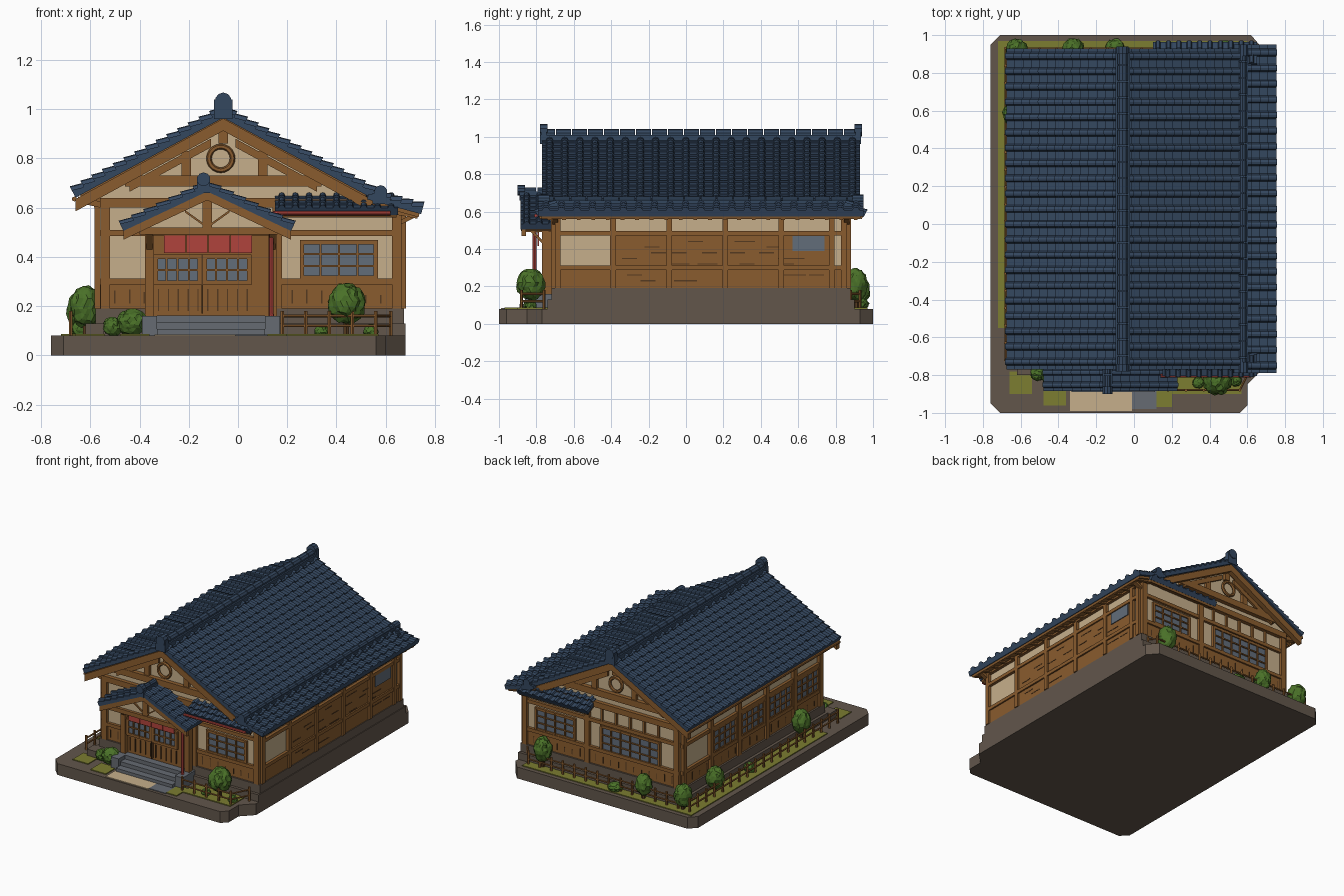
import bpy, bmesh, math, random
from mathutils import Vector as V

if "Cube" in bpy.data.objects:
    bpy.data.objects.remove(bpy.data.objects["Cube"])
random.seed(4)

def mat(name, hexa):
    c = [int(hexa[i:i + 2], 16) / 255 for i in (0, 2, 4)]
    m = bpy.data.materials.new(name)
    m.diffuse_color = [x / 12.92 if x < .04 else ((x + .055) / 1.055) ** 2.4 for x in c] + [1]
    m.use_nodes = True
    m.node_tree.nodes["Principled BSDF"].inputs["Base Color"].default_value = m.diffuse_color
    return m

ROOF, WOOD, DARK = mat("roof_blue", "34475F"), mat("wood", "8A5C2E"), mat("dark_wood", "553A20")
PLASTER, STONE, STEP = mat("plaster", "C6AF8B"), mat("brown_stone", "62564B"), mat("grey_stone", "666B72")
GRASS, LEAF, RED = mat("grass", "7C7D31"), mat("leaf", "4A7128"), mat("red", "B0433C")
GLASS = mat("glass", "626D7A")

def finish(name, bm, m, recalc=True):
    if recalc:
        bmesh.ops.recalc_face_normals(bm, faces=bm.faces)
    me = bpy.data.meshes.new(name)
    bm.to_mesh(me)
    bm.free()
    me.materials.append(m)
    ob = bpy.data.objects.new(name, me)
    bpy.context.collection.objects.link(ob)
    return ob

def slab(name, a, b, c, d, m):
    """Parallelepiped from corner a with edge vectors b, c, d."""
    a, b, c, d = V(a), V(b), V(c), V(d)
    bm = bmesh.new()
    v = [bm.verts.new(a + b * i + c * j + d * k) for i in (0, 1) for j in (0, 1) for k in (0, 1)]
    for f in ((0, 1, 3, 2), (4, 5, 7, 6), (0, 1, 5, 4), (2, 3, 7, 6), (0, 2, 6, 4), (1, 3, 7, 5)):
        bm.faces.new([v[i] for i in f])
    return finish(name, bm, m)

def box(name, x0, x1, y0, y1, z0, z1, m):
    return slab(name, (x0, y0, z0), (x1 - x0, 0, 0), (0, y1 - y0, 0), (0, 0, z1 - z0), m)

def prism(name, pts, m, y=None, z=None):
    """Extrude an outline: (x,z) points along y, or (x,y) points along z."""
    bm = bmesh.new()
    rings = [[bm.verts.new((p, t, q) if y else (p, q, t)) for p, q in pts] for t in (y or z)]
    for r in rings:
        bm.faces.new(r)
    for i in range(len(pts)):
        j = (i + 1) % len(pts)
        bm.faces.new((rings[0][i], rings[0][j], rings[1][j], rings[1][i]))
    return finish(name, bm, m)

def rod(name, a, b, r, m, seg=8):
    a, b = V(a), V(b)
    bm = bmesh.new()
    bmesh.ops.create_cone(bm, cap_ends=True, segments=seg, radius1=r, radius2=r, depth=(b - a).length)
    ob = finish(name, bm, m)
    ob.location = (a + b) / 2
    ob.rotation_euler = (b - a).to_track_quat('Z', 'Y').to_euler()
    return ob

def tiles(name, top, down, along, ribs, courses, h=.018, step=.012):
    """Stepped, ribbed tile sheet over a thin slab with a wooden soffit."""
    top, down, along = V(top), V(down), V(along)
    n = down.cross(along).normalized()
    flip = n.z < 0
    n = -n if flip else n
    rows = [(0, None)] + [(k / courses, e) for i in range(courses) for k, e in ((i, 0), (i + 1, step))] + [(1, None)]
    prof = ((0, 0), (.25, 0), (.34, .8), (.5, 1), (.66, .8), (.75, 0))
    cols = [(0, None)] + [((j + t) / ribs, e * h) for j in range(ribs) for t, e in prof] + [(1, 0), (1, None)]
    bm = bmesh.new()
    g = [[bm.verts.new(top + down * s + along * t + n * (-.01 if None in (e, f) else e + f))
          for t, f in cols] for s, e in rows]
    for i in range(len(rows) - 1):
        for j in range(len(cols) - 1):
            q = [g[i][j], g[i + 1][j], g[i + 1][j + 1], g[i][j + 1]]
            bm.faces.new(q[::-1] if flip else q)
    finish(name + "_tiles", bm, ROOF, False)
    slab(name + "_deck", top, down, along, n * -.022, ROOF)
    slab(name + "_soffit", top + down * .02 + along * .01 - n * .022, down * .95, along * .98, n * -.015, WOOD)

# Wall plates: u runs along the wall, d is how far the plate stands out
def plate(side, name, u0, u1, z0, z1, d, m):
    p, s, ax = {"front": (-.70, -1, 0), "back": (.86, 1, 0), "entry": (-.74, -1, 0),
                "left": (-.56, -1, 1), "right": (.66, 1, 1)}[side]
    a, b = sorted((p - s * .01, p + s * d))
    nm = side + "_" + name
    return box(nm, u0, u1, a, b, z0, z1, m) if ax == 0 else box(nm, a, b, u0, u1, z0, z1, m)

def window(side, u0, u1, z0, z1, nx, nz):
    plate(side, "window_glass", u0, u1, z0, z1, .008, GLASS)
    for i in range(nx + 1):
        u, w = u0 + (u1 - u0) * i / nx, .009 if i in (0, nx) else .004
        plate(side, "window_bar", u - w, u + w, z0, z1, .018, WOOD)
    for i in range(nz + 1):
        z, w = z0 + (z1 - z0) * i / nz, .009 if i in (0, nz) else .004
        plate(side, "window_bar", u0 - .009, u1 + .009, z - w, z + w, .016, WOOD)

def wainscot(side, u0, u1, z0, z1, gap=.06):
    plate(side, "wainscot", u0, u1, z0, z1, .008, WOOD)
    plate(side, "sill_rail", u0, u1, z1 - .012, z1 + .012, .02, WOOD)
    for i in range(1, int((u1 - u0) / gap)):
        u = u0 + i * gap
        plate(side, "board_gap", u - .003, u + .003, z0 + .02, z1 - .03 - random.random() * .03, .01, DARK)

# Ground base, lawn and path
prism("base", [(-.76, -.95), (-.71, -1), (.56, -1), (.60, -.96), (.60, -.85), (.68, -.77), (.68, .93),
               (.62, 1), (-.71, 1), (-.76, .95)], STONE, z=(0, .08))
for x0, x1, y0, y1 in ((-.72, -.57, -.55, .96), (-.72, .6, .88, .97), (-.66, -.54, -.9, -.78), (-.48, -.36, -.96, -.84),
                       (.12, .2, -.97, -.84), (.2, .57, -.9, -.72)):
    box("grass_patch", x0, x1, y0, y1, .07, .086, GRASS)
box("path", -.34, -.01, -.99, -.72, .07, .085, PLASTER)
box("path_grey", -.01, .12, -.98, -.72, .07, .085, STEP)
box("foundation_lower", -.60, .68, -.74, .90, .08, .13, STONE)
box("foundation_upper", -.58, .675, -.72, .88, .13, .19, STONE)

# House body
prism("house_body", [(-.56, .15), (.66, .15), (.66, .58), (.55, .61), (-.06, .94), (-.56, .665)], PLASTER, y=(-.70, .86))

# Gable ends, shared by front and back
for s, y in (("front", -.72), ("back", .88)):
    wainscot(s, -.56, .66, .19, .30)
    for u, z0, z1 in ((-.54, .19, .64), (.16, .19, .60), (.645, .19, .58), (-.21, .72, .83), (.10, .72, .83), (-.06, .86, .93)):
        plate(s, "post", u - .019, u + .019, z0, z1, .022, WOOD)
    plate(s, "gable_beam", -.46, .34, .685, .73, .03, WOOD)
    plate(s, "gable_tie", -.56, .5, .60, .64, .028, WOOD)
    plate(s, "lintel", -.56, .66, .485, .51, .018, WOOD)
    window(s, .26, .56, .315, .46, 4, 3)
    bpy.ops.mesh.primitive_torus_add(major_radius=.048, minor_radius=.011, major_segments=20, minor_segments=6,
                                     location=(-.07, y, .80), rotation=(math.pi / 2, 0, 0))
    ring = bpy.context.object
    ring.name = s + "_gable_ring"
    ring.data.materials.append(WOOD)
    for sx in (-1, 1):  # barge boards and struts
        slab(s + "_barge_board", (-.06, y - .05 if s == "front" else y + .005, .962), (sx * .60, 0, -.327), (0, .035, 0), (0, 0, -.05), WOOD)
        slab(s + "_gable_strut", (-.06 + sx * .05, y - .008, .88), (sx * .33, 0, -.18), (0, .016, 0), (0, 0, -.035), WOOD)
window("back", -.40, .05, .30, .47, 6, 3)
for i in range(5):
    plate("back", "transom_post", -.40 + i * .11, -.385 + i * .11, .5, .61, .015, WOOD)

# Left side: four windows over boards
wainscot("left", -.70, .86, .19, .30, .08)
plate("left", "lintel", -.70, .86, .475, .50, .02, WOOD)
plate("left", "top_beam", -.70, .86, .60, .645, .025, WOOD)
for u in (.84, .54, .23, -.08, -.39, -.68):
    plate("left", "post", u - .018, u + .018, .19, .64, .024, WOOD)
for u in (.385, .075, -.235, -.535):
    window("left", u - .125, u + .125, .31, .465, 4, 3)

# Right side: horizontal planks, corner panels and transom strip
plate("right", "planks", -.40, .78, .19, .48, .01, WOOD)
plate("right", "low_planks", -.70, .86, .19, .30, .01, WOOD)
for z in (.30, .485, .575):
    plate("right", "rail", -.70, .86, z - .012, z + .012, .02, WOOD)
for u in (-.685, -.39, -.09, .21, .51, .78, .845):
    plate("right", "post", u - .015, u + .015, .19, .58, .022, WOOD)
plate("right", "small_window", .57, .74, .39, .47, .016, GLASS)
for i in range(34):
    u, z = random.uniform(-.36, .66), .2 + .03 * random.randrange(1, 9)
    plate("right", "plank_gap", u, u + .08, z - .003, z + .003, .012, DARK)

# Main roof, side shed roof and small lean-to roofs at both ends
Y0, LEN = -.77, 1.70
tiles("main_roof_left", (-.06, Y0, .99), (-.61, 0, -.33), (0, LEN, 0), 21, 14)
tiles("main_roof_right", (-.06, Y0, .99), (.61, 0, -.33), (0, LEN, 0), 21, 14)
tiles("side_roof", (.53, -.79, .655), (.22, 0, -.06), (0, 1.74, 0), 21, 5)
tiles("front_lean_to", (.15, -.69, .65), (0, -.11, -.06), (.50, 0, 0), 9, 3, .014, .01)
tiles("back_lean_to", (.10, .85, .65), (0, .11, -.06), (.55, 0, 0), 10, 3, .014, .01)

def ridge(name, x, z, y0, y1, w, h):
    box(name + "_base", x - w, x + w, y0, y1, z - .03, z + h * .5, ROOF)
    n = max(2, round((y1 - y0) / .085))
    for i in range(n):
        a = y0 + (y1 - y0) * i / n
        rod(name + "_cap", (x, a, z + h * .55), (x, a + (y1 - y0) / n - .006, z + h * .55), w * .75, ROOF, 10)

ridge("main_ridge", -.06, .99, -.78, .93, .038, .04)
ridge("side_ridge", .575, .645, -.79, .95, .028, .03)
for y in (-.775, .905):
    box("main_ridge_end", -.098, -.022, y, y + .03, .96, 1.04, ROOF)
    rod("main_ridge_finial", (-.06, y - .005, 1.035), (-.06, y + .035, 1.035), .033, ROOF, 10)
    rod("side_ridge_finial", (.58, y - .015, .665), (.58, y + .045, .665), .026, ROOF, 10)
for i in range(22):  # rafter tails
    y = -.74 + i * .078
    slab("left_rafter", (-.55, y, .675), (-.09, 0, -.049), (0, .02, 0), (0, 0, -.025), WOOD)
    slab("right_rafter", (.65, y, .59), (.08, 0, -.015), (0, .02, 0), (0, 0, -.02), WOOD)
rod("left_gutter", (-.665, -.76, .635), (-.665, .92, .635), .01, WOOD)
for y in (-.70, .86):
    slab("left_eave_bracket", (-.56, y - .015, .60), (-.09, 0, .02), (0, .03, 0), (0, 0, .025), WOOD)
    slab("right_eave_bracket", (.66, y - .015, .53), (.06, 0, .03), (0, .03, 0), (0, 0, .02), WOOD)

# Entrance porch
box("entry_block", -.37, .15, -.74, -.69, .15, .52, WOOD)
prism("porch_gable", [(-.37, .515), (.12, .515), (-.125, .64)], PLASTER, y=(-.845, -.70))
box("porch_beam", -.40, .16, -.865, -.70, .49, .52, WOOD)
box("porch_king_post", -.145, -.105, -.86, -.84, .51, .65, WOOD)
for sx, n in ((-1, "left"), (1, "right")):
    tiles("porch_roof_" + n, (-.125, -.885, .69), (sx * .35, 0, -.165), (0, .20, 0), 3, 7, .014, .01)
    slab("porch_barge_" + n, (-.125, -.88, .665), (sx * .34, 0, -.16), (0, .025, 0), (0, 0, -.035), WOOD)
    slab("porch_fan_strut", (-.125 + sx * .02, -.857, .53), (sx * .07, 0, .05), (0, .01, 0), (0, 0, .01), WOOD)
    x = -.11 + sx * .25
    box("porch_post", x - .018, x + .018, -.77, -.735, .15, .5, WOOD)
    slab("porch_brace", (x - .012, -.76, .42), (.024, 0, 0), (0, -.07, .07), (0, 0, .02), WOOD)
    box("step_cheek", x - .03, x + .03, -.86, -.72, .08, .16, STEP)
ridge("porch_ridge", -.14, .69, -.89, -.70, .026, .035)
rod("porch_finial", (-.14, -.90, .715), (-.14, -.86, .715), .028, ROOF, 10)
for u in (-.335, -.135):
    window("entry", u, u + .18, .295, .40, 4, 2)
    for i in range(5):
        plate("entry", "door_gap", u + .01 + i * .04, u + .015 + i * .04, .18, .27, .006, DARK)
plate("entry", "door_split", -.149, -.143, .17, .41, .02, DARK)
for i in range(4):
    box("curtain_panel", -.30 + i * .09, -.213 + i * .09, -.795, -.787, .415, .49, RED)
rod("curtain_rod", (-.36, -.791, .492), (.14, -.791, .492), .006, WOOD)
for i in range(3):
    box("step", -.33, .11, -.89 + i * .05, -.72, .08, .107 + i * .027, STEP)

# Red drainpipe and gutter
rod("drainpipe", (.135, -.81, .16), (.135, -.81, .52), .010, RED)
rod("drainpipe_foot", (.135, -.81, .17), (.15, -.83, .08), .010, RED)
rod("front_gutter", (.14, -.803, .578), (.62, -.803, .578), .009, RED)

# Fences
def fence(x0, y0, x1, y1):
    a, b = V((x0, y0, 0)), V((x1, y1, 0))
    n = max(1, round((b - a).length / .09))
    for i in range(n + 1):
        p = a.lerp(b, i / n)
        rod("fence_post", (p.x, p.y, .08), (p.x, p.y, .18), .008, WOOD, 6)
    for z in (.12, .16):
        rod("fence_rail", (x0, y0, z), (x1, y1, z), .006, WOOD, 6)

for p in ((.18, -.88, .56, -.88), (.56, -.88, .62, -.76), (-.68, -.72, -.68, .93), (-.68, .93, .58, .93), (.58, .93, .62, .88)):
    fence(*p)

# Shrubs
def bush(x, y, z, r, h):
    bm = bmesh.new()
    bmesh.ops.create_icosphere(bm, subdivisions=3, radius=1)
    for v in bm.verts:
        k = random.uniform(.9, 1.08) * (1 - .12 * v.co.z)
        v.co = V((v.co.x * r * k, v.co.y * r * k, v.co.z * h * k))
    finish("bush", bm, LEAF).location = (x, y, z)
    rod("bush_trunk", (x, y, .08), (x, y, z), .012, DARK, 6)

for b in ((.44, -.83, .22, .075, .085), (.48, .91, .22, .06, .085), (-.62, .92, .19, .06, .08), (-.32, .93, .19, .055, .075),
          (-.635, .58, .19, .06, .08), (-.62, -.4, .21, .06, .085), (-.43, -.80, .14, .06, .055), (-.51, -.79, .12, .04, .04),
          (.54, -.83, .10, .03, .03), (.34, -.84, .10, .03, .025), (-.64, .2, .11, .04, .04), (-.1, .93, .11, .05, .03)):
    bush(*b)
for x in (-.58, -.5, -.42):
    box("garden_rock", x - .04, x + .035, -.80, -.72, .08, .13, STONE)
